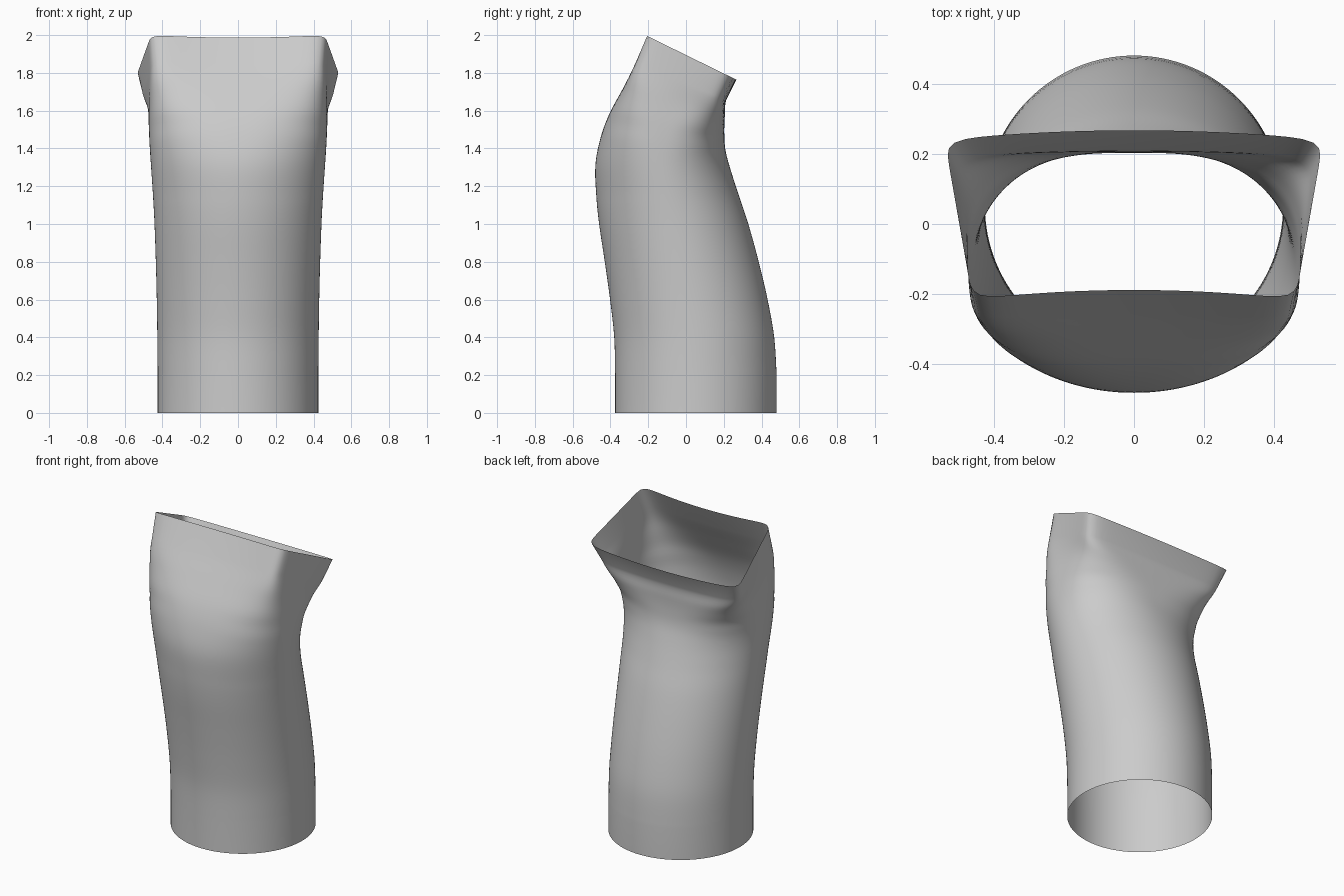
import bpy, bmesh, math
from mathutils import Vector

old = bpy.data.objects.get("Cube")
if old:
    bpy.data.objects.remove(old, do_unlink=True)

SIDES = 128   # points around each ring
STEPS = 5     # rings between neighbouring sections

# Sections, bottom to top: front y, front z, back y, back z,
# half width at front, half width at back, squareness (2 = round)
SECTIONS = [
    (-.375, 0, .48, 0, .425, .425, 2),
    (-.375, .2, .48, .2, .425, .425, 2),
    (-.38, .4, .467, .4, .427, .427, 2),
    (-.402, .6, .432, .6, .43, .43, 2),
    (-.43, .8, .385, .8, .435, .435, 2),
    (-.46, 1, .33, 1, .442, .442, 2),
    (-.475, 1.15, .28, 1.15, .45, .45, 2),
    (-.48, 1.31, .235, 1.29, .46, .46, 2.1),
    (-.455, 1.45, .208, 1.39, .468, .468, 2.4),
    (-.41, 1.58, .2, 1.48, .47, .475, 3),
    (-.34, 1.72, .198, 1.57, .465, .485, 5),
    (-.275, 1.86, .195, 1.665, .455, .515, 10),
    (-.215, 2, .24, 1.777, .46, .54, 14),
]


def blend(a, b, c, d, t):
    """Smooth curve from b to c."""
    return [q + .5 * t * (r - p + t * (2*p - 5*q + 4*r - s + t * (3*(q - r) + s - p)))
            for p, q, r, s in zip(a, b, c, d)]


def ring(section):
    """Points of one rounded cross-section, bowed backwards as it gets squarer."""
    fy, fz, by, bz, wf, wb, n = section
    n = max(n, 2)
    front, back = Vector((0, fy, fz)), Vector((0, by, bz))
    mid, half = (front + back) / 2, (back - front) / 2
    bow = .0025 * (n - 2)
    points = []
    for i in range(SIDES):
        a = math.tau * i / SIDES
        c, s = math.cos(a), math.sin(a)
        r = (abs(c) ** n + abs(s) ** n) ** (-1 / n)
        u, v = r * c, r * s
        width = wf + (wb - wf) * (v + 1) / 2
        p = mid + half * v + half.normalized() * bow * (1 - u * u)
        p.x = u * width
        points.append(p)
    return points


# Rings: straight collar and rim, smooth body between them
last = len(SECTIONS) - 1
rows = [SECTIONS[0]]
for k in range(1, last - 1):
    a = SECTIONS[k] if k == 1 else SECTIONS[k - 1]
    for j in range(STEPS):
        rows.append(blend(a, SECTIONS[k], SECTIONS[k + 1], SECTIONS[k + 2], j / STEPS))
rows += SECTIONS[last - 1:]

# Open duct skin
bm = bmesh.new()
loops = [[bm.verts.new(p) for p in ring(row)] for row in rows]
for low, high in zip(loops, loops[1:]):
    for i in range(SIDES):
        j = (i + 1) % SIDES
        bm.faces.new((low[i], low[j], high[j], high[i]))
mesh = bpy.data.meshes.new("duct_adapter")
bm.to_mesh(mesh)
bm.free()
duct = bpy.data.objects.new("duct_adapter", mesh)
bpy.context.collection.objects.link(duct)

# Plain grey
grey = bpy.data.materials.new("plain_grey")
grey.use_nodes = True
color = (.6, .6, .6, 1)
grey.diffuse_color = color
grey.node_tree.nodes["Principled BSDF"].inputs["Base Color"].default_value = color
mesh.materials.append(grey)

bpy.context.view_layer.objects.active = duct
duct.select_set(True)
bpy.ops.object.shade_smooth_by_angle(angle=math.radians(35))
